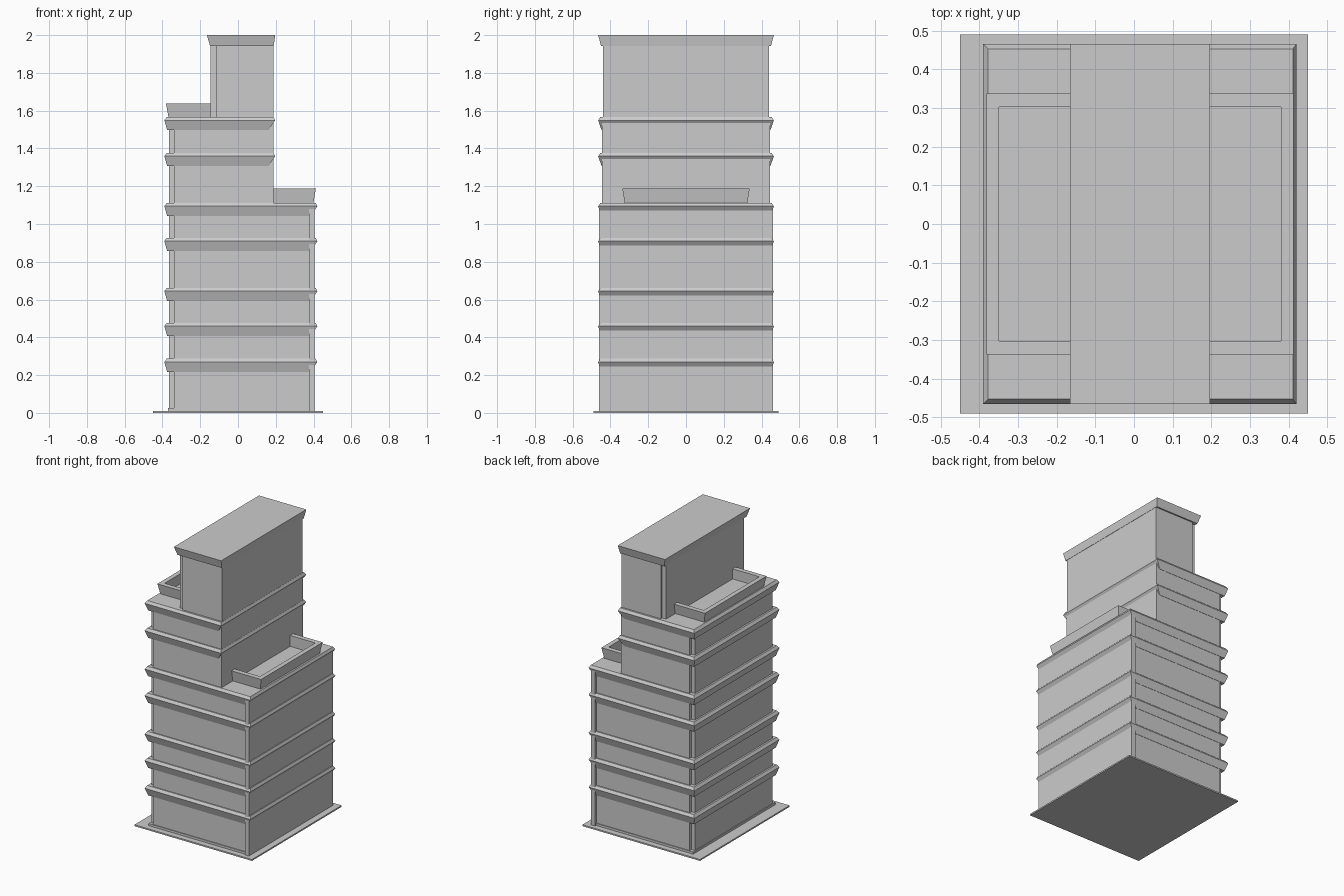
import bpy, bmesh

if "Cube" in bpy.data.objects:
    bpy.data.objects.remove(bpy.data.objects["Cube"])


def loft(name, rings):
    """Closed solid through equal-length point rings, bottom to top."""
    bm = bmesh.new()
    rows = [[bm.verts.new(p) for p in ring] for ring in rings]
    n = len(rows[0])
    for a, b in zip(rows, rows[1:]):
        for i in range(n):
            j = (i + 1) % n
            bm.faces.new((a[i], a[j], b[j], b[i]))
    bm.faces.new(rows[0][::-1])
    bm.faces.new(rows[-1])
    bmesh.ops.recalc_face_normals(bm, faces=bm.faces)
    me = bpy.data.meshes.new(name)
    bm.to_mesh(me)
    bm.free()
    ob = bpy.data.objects.new(name, me)
    bpy.context.collection.objects.link(ob)
    return ob


def rect(x0, x1, y, z):
    return [(x0, -y, z), (x1, -y, z), (x1, y, z), (x0, y, z)]


def box(name, x0, x1, y, z0, z1):
    return loft(name, [rect(x0, x1, y, z0), rect(x0, x1, y, z1)])


# Ground slab and plinth
box("base_slab", -0.45, 0.45, 0.49, 0, 0.01)
box("plinth", -0.37, 0.405, 0.45, 0.01, 0.025)

# Stepped tower volumes, with facade slabs on the left and right
box("lower_block", -0.34, 0.38, 0.445, 0.01, 1.10)
box("middle_block", -0.34, 0.187, 0.445, 1.09, 1.555)
box("top_block", -0.115, 0.187, 0.44, 1.55, 1.96)
box("left_facade", -0.365, -0.335, 0.425, 0.01, 1.555)
box("right_facade", 0.375, 0.405, 0.46, 0.01, 1.10)
box("top_left_facade", -0.145, -0.11, 0.425, 1.55, 1.96)


# Cornice bands: slope out from the wall, then a small bevel on top
def cornice(name, top, right):
    loft(name, [rect(-0.375, right - 0.035, 0.447, top - 0.07),
                rect(-0.39, right, 0.465, top - 0.018),
                rect(-0.377, right - 0.009, 0.453, top)])


for i, top in enumerate((0.287, 0.477, 0.662, 0.927, 1.112)):
    cornice(f"lower_cornice_{i + 1}", top, 0.42)
for i, top in enumerate((1.377, 1.567)):
    cornice(f"upper_cornice_{i + 1}", top, 0.197)

# Flared roof cap
loft("roof_cap", [rect(-0.148, 0.189, 0.45, 1.943), rect(-0.165, 0.197, 0.465, 2.0)])


# U-shaped terrace parapets, flaring outward, open toward the tower
def parapet(name, wall, outer, z0, z1):
    s = 1 if outer > wall else -1
    xi, yi = outer - s * 0.032, 0.303

    def ring(f, z):
        xo, yo = outer - s * f, 0.337 - f
        return [(wall, -yo, z), (xo, -yo, z), (xo, yo, z), (wall, yo, z),
                (wall, yi, z), (xi, yi, z), (xi, -yi, z), (wall, -yi, z)]
    loft(name, [ring(0.014, z0), ring(0, z1)])


parapet("right_terrace_parapet", 0.18, 0.412, 1.105, 1.187)
parapet("left_terrace_parapet", -0.14, -0.381, 1.56, 1.637)
